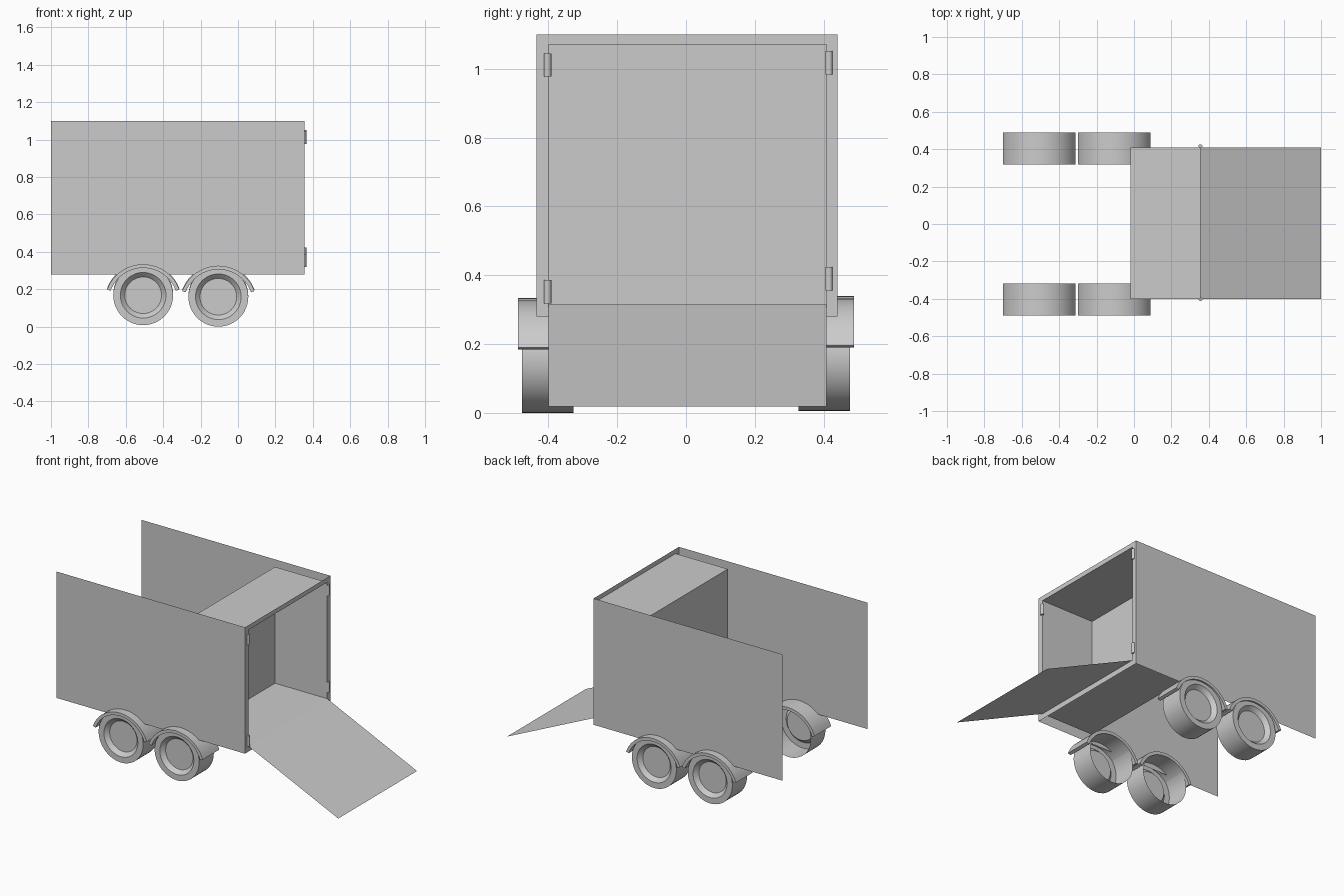
import bpy, bmesh, math
from mathutils import Vector, Matrix

if "Cube" in bpy.data.objects:
    bpy.data.objects.remove(bpy.data.objects["Cube"])


def make(name, verts, faces, smooth=False):
    me = bpy.data.meshes.new(name)
    me.from_pydata(verts, [], faces)
    ob = bpy.data.objects.new(name, me)
    bpy.context.collection.objects.link(ob)
    if smooth:
        bpy.context.view_layer.objects.active = ob
        bpy.ops.object.select_all(action='DESELECT')
        ob.select_set(True)
        bpy.ops.object.shade_smooth_by_angle(angle=math.radians(35))
    return ob


# Main dimensions
X0, X1, XI = -1.0, 0.355, -0.02
YL, YR, ZB, ZT = -0.435, 0.441, 0.28, 1.10
IL, IR, IB, IT = -0.40, 0.408, 0.315, 1.07

# Thin outer side walls
for name, y in (("left_wall", YL), ("right_wall", YR)):
    quad = (0, 1, 2, 3) if y < 0 else (3, 2, 1, 0)
    make(name, [(X0, y, ZB), (X1, y, ZB), (X1, y, ZT), (X0, y, ZT)], [quad])

# Door frame: flat ring between outer outline and doorway
outer = [(X1, YL, ZB), (X1, YR, ZB), (X1, YR, ZT), (X1, YL, ZT)]
inner = [(X1, IL, IB), (X1, IR, IB), (X1, IR, IT), (X1, IL, IT)]
make("door_frame", outer + inner,
     [(i, (i + 1) % 4, (i + 1) % 4 + 4, i + 4) for i in range(4)])

# Cargo compartment lining, open at the doorway
deep = [(XI, y, z) for _, y, z in inner]
make("cargo_compartment", inner + deep,
     [(i, (i + 1) % 4, (i + 1) % 4 + 4, i + 4) for i in range(4)] + [(4, 5, 6, 7)])

# Lowered ramp door
make("ramp", [(X1, IL, IB), (1.0, IL, 0.018), (1.0, IR, 0.018), (X1, IR, IB)], [(0, 1, 2, 3)])


# Hinge barrels
def hinge(y, z):
    bm = bmesh.new()
    bmesh.ops.create_cone(bm, cap_ends=True, segments=16, radius1=0.0105, radius2=0.0105,
                          depth=0.068, matrix=Matrix.Translation((0.355, y, z)))
    ob = make("hinge", [], [], False)
    bm.to_mesh(ob.data)
    bm.free()


for y, z in ((-0.402, 1.011), (0.416, 1.018), (-0.402, 0.352), (0.416, 0.39)):
    hinge(y, z)


# Wheel: hollow tyre shell with recessed hub, open on the inner side
def wheel(x, z, side):
    n = 48
    prof = [(0.160, 0.327), (0.160, 0.477), (0.122, 0.477), (0.115, 0.470), (0.098, 0.452)]
    verts, faces = [], []
    for r, y in prof:
        for k in range(n):
            a = 2 * math.pi * k / n
            verts.append((x + r * math.cos(a), side * y, z + r * math.sin(a)))
    for j in range(len(prof) - 1):
        for k in range(n):
            k2 = (k + 1) % n
            f = (j * n + k, j * n + k2, (j + 1) * n + k2, (j + 1) * n + k)
            faces.append(f if side < 0 else f[::-1])
    hub = tuple(range((len(prof) - 1) * n, len(prof) * n))
    faces.append(hub if side < 0 else hub[::-1])
    make("wheel", verts, faces, True)


# Mudguard: curved strip with thickness
def mudguard(x, top, side):
    n, R, t, half = 20, 0.206, 0.02, math.radians(70)
    section = [(R, 0.318), (R, 0.488), (R - t, 0.488), (R - t, 0.318)]
    verts, faces = [], []
    for k in range(n + 1):
        a = -half + 2 * half * k / n
        for r, y in section:
            verts.append((x + r * math.sin(a), side * y, top - R + r * math.cos(a)))
    for k in range(n):
        for i in range(4):
            j = (i + 1) % 4
            f = (k * 4 + i, k * 4 + j, k * 4 + 4 + j, k * 4 + 4 + i)
            faces.append(f if side < 0 else f[::-1])
    a, b = (3, 2, 1, 0), tuple(n * 4 + i for i in range(4))
    faces += [a, b] if side < 0 else [a[::-1], b[::-1]]
    make("mudguard", verts, faces, True)


for side, lift in ((-1, 0.0), (1, 0.006)):
    for x, z in ((-0.507, 0.168), (-0.105, 0.160)):
        wheel(x, z + lift, side)
        mudguard(x, z + 0.166 + lift, side)
